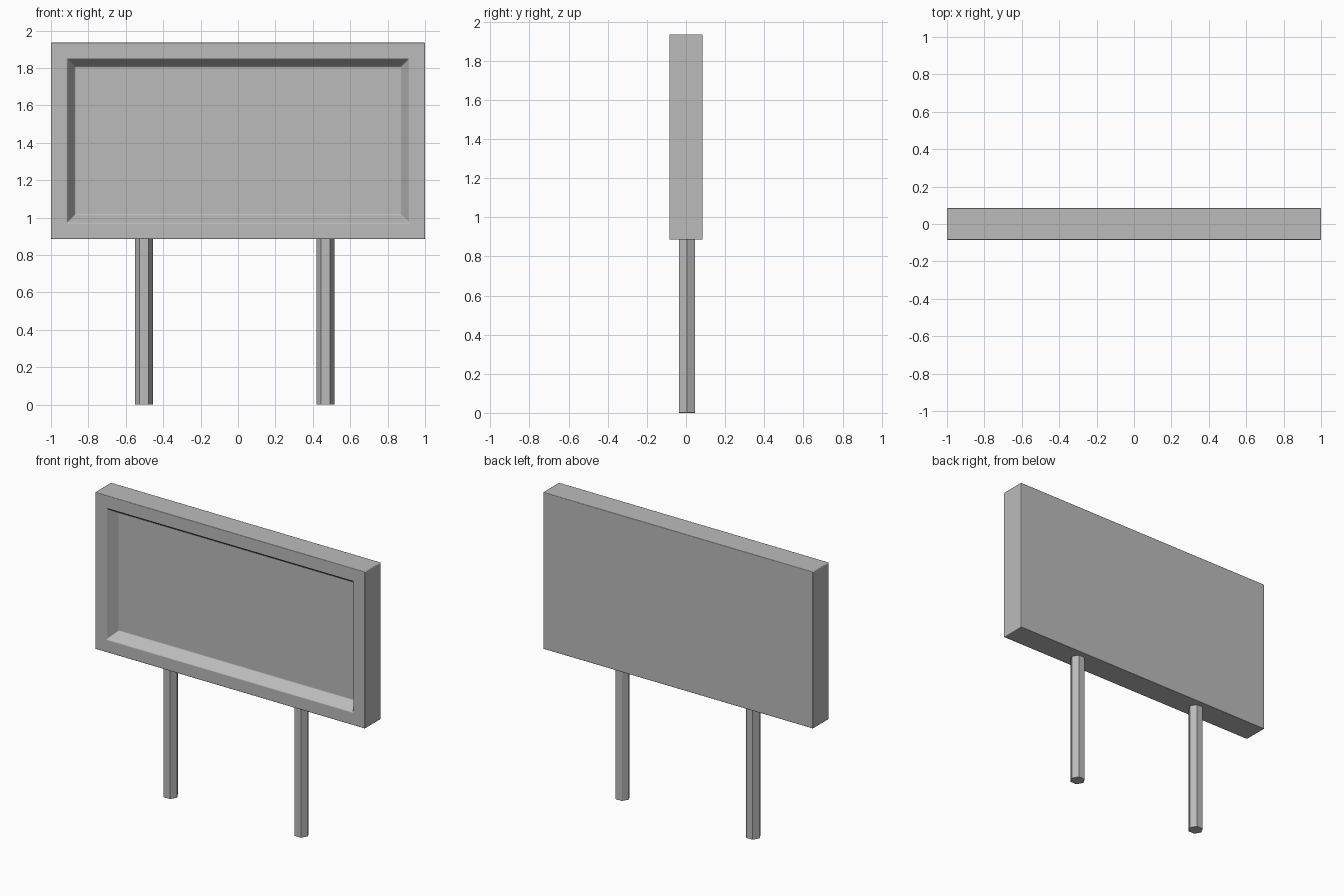
import bpy, bmesh, math
from mathutils import Matrix, Vector

cube = bpy.data.objects.get("Cube")
if cube:
    bpy.data.objects.remove(cube, do_unlink=True)

grey = bpy.data.materials.new("plain_grey")
grey.use_nodes = True
colour = (0.5, 0.5, 0.5, 1)
grey.diffuse_color = colour
grey.node_tree.nodes["Principled BSDF"].inputs["Base Color"].default_value = colour


def finish(name, bm, bevel):
    """Turn a bmesh into an object with slightly softened edges."""
    mesh = bpy.data.meshes.new(name)
    bm.to_mesh(mesh)
    bm.free()
    mesh.materials.append(grey)
    obj = bpy.data.objects.new(name, mesh)
    bpy.context.collection.objects.link(obj)
    mod = obj.modifiers.new("soft_edges", "BEVEL")
    mod.width = bevel
    mod.segments = 2
    mod.limit_method = "ANGLE"
    mod.harden_normals = True
    bpy.ops.object.select_all(action="DESELECT")
    obj.select_set(True)
    bpy.context.view_layer.objects.active = obj
    bpy.ops.object.shade_smooth_by_angle(angle=math.radians(30))
    return obj


# Sign board: a box whose front is inset into a frame and a sloped recess
bottom, top, depth = 0.885, 1.935, 0.17
bm = bmesh.new()
bmesh.ops.create_cube(bm, size=1, matrix=Matrix.LocRotScale(
    Vector((0, 0, (bottom + top) / 2)), None, Vector((2, depth, top - bottom))))
front = min(bm.faces, key=lambda f: f.calc_center_median().y)
bmesh.ops.inset_region(bm, faces=[front], thickness=0.086, use_even_offset=True)
bmesh.ops.inset_region(bm, faces=[front], thickness=0.043, depth=-0.07,
                       use_even_offset=True)
finish("sign_board", bm, 0.005)

# Hexagonal posts, points facing sideways, set into the underside of the board
post_height = bottom + 0.01
for name, x in (("right_post", -0.5025), ("left_post", 0.4675)):
    bm = bmesh.new()
    bmesh.ops.create_cone(bm, cap_ends=True, segments=6, radius1=0.048,
                          radius2=0.048, depth=post_height)
    # Make sure a corner of the hexagon points along x
    if max(v.co.x for v in bm.verts) < 0.045:
        bmesh.ops.rotate(bm, verts=bm.verts, cent=(0, 0, 0),
                         matrix=Matrix.Rotation(math.radians(30), 3, "Z"))
    bmesh.ops.translate(bm, verts=bm.verts, vec=(x, 0.005, post_height / 2))
    finish(name, bm, 0.002)
